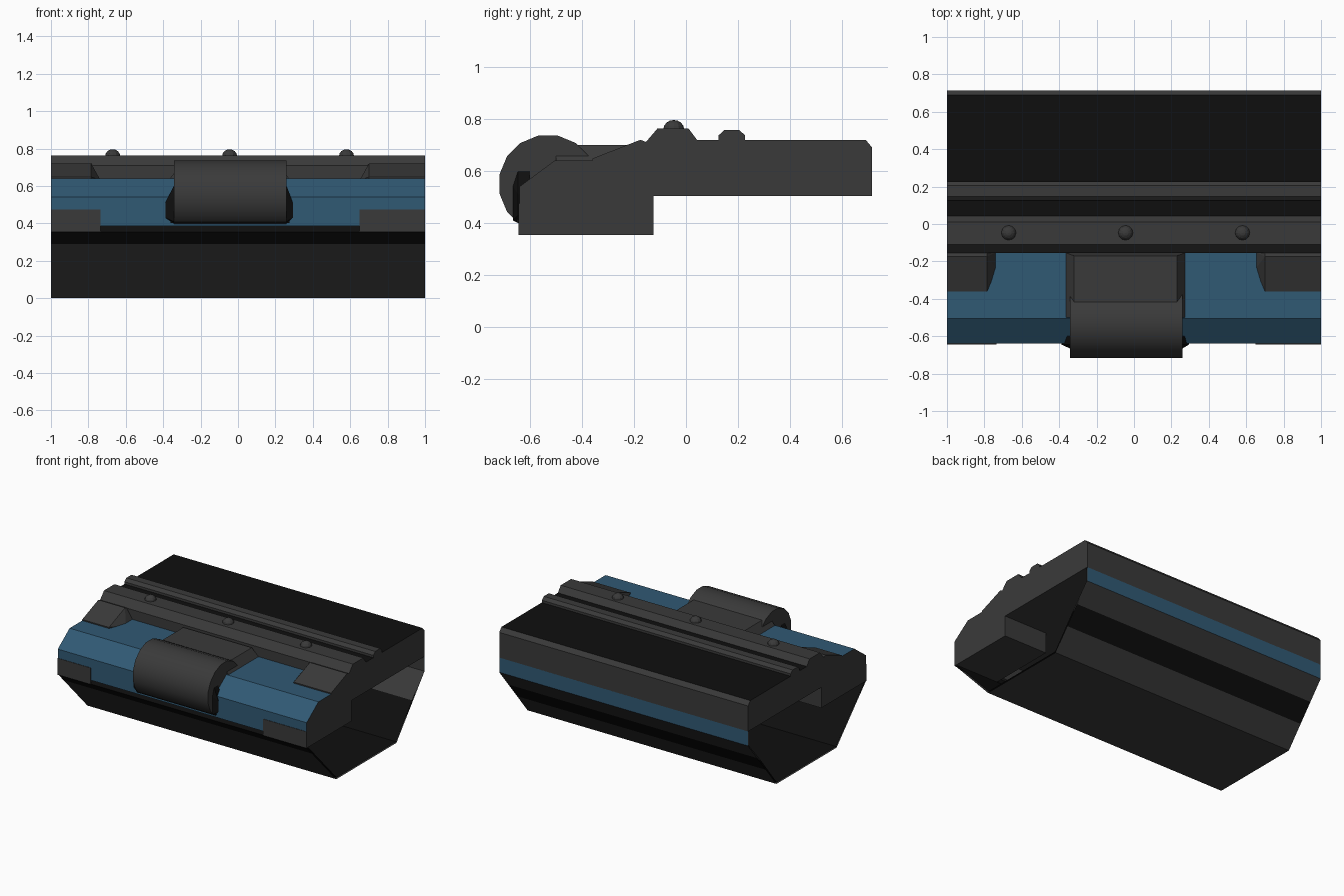
import bpy, bmesh, math

if "Cube" in bpy.data.objects:
    bpy.data.objects.remove(bpy.data.objects["Cube"])


def material(name, rgb):
    m = bpy.data.materials.new(name)
    m.diffuse_color = (*rgb, 1)
    m.use_nodes = True
    m.node_tree.nodes["Principled BSDF"].inputs["Base Color"].default_value = m.diffuse_color
    return m


GREY, BLACK, BLUE = 0, 1, 2
MATS = [material("dark_grey", (0.042, 0.042, 0.042)),
        material("black", (0.0045, 0.0045, 0.0045)),
        material("steel_blue", (0.030, 0.100, 0.175))]


def finish(name, bm):
    me = bpy.data.meshes.new(name)
    bm.to_mesh(me)
    bm.free()
    for m in MATS:
        me.materials.append(m)
    ob = bpy.data.objects.new(name, me)
    bpy.context.collection.objects.link(ob)
    return ob


def extrude(name, profile, x0, x1, mats=None, mat=GREY, closed=True, flip=False):
    """Sweep a (y, z) profile along x; mats colours each strip."""
    bm = bmesh.new()
    a = [bm.verts.new((x0, y, z)) for y, z in profile]
    b = [bm.verts.new((x1, y, z)) for y, z in profile]
    n = len(profile)
    for i in range(n if closed else n - 1):
        j = (i + 1) % n
        f = bm.faces.new((a[i], b[i], b[j], a[j]))
        f.material_index = mats[i] if mats and i < len(mats) else mat
    if closed:
        for ring in (a, b):
            bm.faces.new(ring).material_index = mat
        bmesh.ops.recalc_face_normals(bm, faces=bm.faces)
    elif flip:
        bmesh.ops.reverse_faces(bm, faces=bm.faces)
    return finish(name, bm)


def hull(name, points, mat=GREY):
    bm = bmesh.new()
    for p in points:
        bm.verts.new(p)
    bmesh.ops.convex_hull(bm, input=bm.verts)
    bmesh.ops.dissolve_limit(bm, angle_limit=0.01, verts=bm.verts, edges=bm.edges)
    for f in bm.faces:
        f.material_index = mat
    return finish(name, bm)


# Upper body: blue front deck, raised ridge and black rear deck
extrude("upper_body",
        [(-.64, .385), (-.64, .54), (-.505, .64), (-.155, .64), (-.155, .71),
         (-.11, .763), (.01, .763), (.042, .72), (.69, .72), (.715, .69),
         (.715, .505), (-.60, .505), (-.60, .385)],
        -1, 1, [BLUE, BLUE, BLUE, GREY, GREY, GREY, GREY, BLACK])

# Narrow rail on the rear deck
extrude("rear_rail",
        [(.125, .715), (.125, .737), (.147, .757), (.205, .757), (.227, .737), (.227, .715)],
        -1, 1)

# Open-ended lower shell with its lining
extrude("lower_shell",
        [(-.62, .39), (-.637, .355), (-.575, .29), (-.30, 0), (.39, 0),
         (.51, .148), (.61, .271), (.715, .40), (.715, .507)],
        -1, 1, [BLACK, BLACK, GREY, GREY, GREY, BLACK, GREY, BLUE],
        closed=False, flip=True)
extrude("shell_lining",
        [(-.62, .352), (-.295, .01), (.386, .01), (.57, .24), (.707, .40), (.707, .505)],
        -1, 1, [BLACK, BLACK, BLACK, GREY, GREY], closed=False)

# Side blocks below and sloped shoulders above, slightly uneven left and right
for side, s, base, top in (("left", -1, .735, .785), ("right", 1, .65, .70)):
    extrude(side + "_lower_block",
            [(-.643, .355), (-.643, .475), (-.60, .475), (-.60, .505),
             (-.125, .505), (-.125, .355)], s * base, s)
    hull(side + "_shoulder",
         [(s, -.36, .63), (s * top, -.36, .63), (s * base, -.24, .63), (s * base, -.15, .63),
          (s, -.15, .63), (s, -.36, .648), (s * top, -.36, .648), (s, -.175, .72),
          (s * top, -.175, .72), (s, -.15, .71), (s * top, -.15, .71)])

# Drum housing with tapered sides
hull("drum_housing",
     [(x, y, .63) for x in (-.37, .28) for y in (-.50, -.152)]
     + [(x, y, .70) for x in (-.32, .23) for y in (-.50, -.17)])

# Rounded drum on the front
N = 16
circle = [(-.53 + .19 * math.cos(2 * math.pi * (i + .5) / N),
           .55 + .19 * math.sin(2 * math.pi * (i + .5) / N)) for i in range(N)]
drum = extrude("drum", circle, -.343, .26)
bpy.context.view_layer.objects.active = drum
drum.select_set(True)
bpy.ops.object.shade_smooth_by_angle(angle=math.radians(35))

# Black recess surrounding the drum
for side, x0, x1 in (("left", -.388, -.343), ("right", .26, .293)):
    outer, inner = (x0, x1) if side == "left" else (x1, x0)
    hull(side + "_drum_cheek",
         [(outer, -.645, .43), (outer, -.645, .51), (inner, -.645, .40), (inner, -.645, .60),
          (inner, -.665, .41), (inner, -.665, .54), (outer, -.60, .43), (outer, -.60, .51),
          (inner, -.60, .40), (inner, -.60, .60)], BLACK)
hull("drum_lower_lip", [(x, y, z) for x in (-.36, .275) for y in (-.652, -.60)
                        for z in (.403, .43)], BLACK)

# Domed bolts along the ridge
for i, x in enumerate((-.67, -.045, .58)):
    bm = bmesh.new()
    bmesh.ops.create_uvsphere(bm, u_segments=12, v_segments=8, radius=.04)
    bmesh.ops.bisect_plane(bm, geom=bm.verts[:] + bm.edges[:] + bm.faces[:],
                           plane_co=(0, 0, 0), plane_no=(0, 0, -1), clear_outer=True)
    for v in bm.verts:
        v.co = (v.co.x + x, v.co.y - .047, v.co.z * .9 + .76)
    finish("ridge_bolt_%d" % (i + 1), bm)
